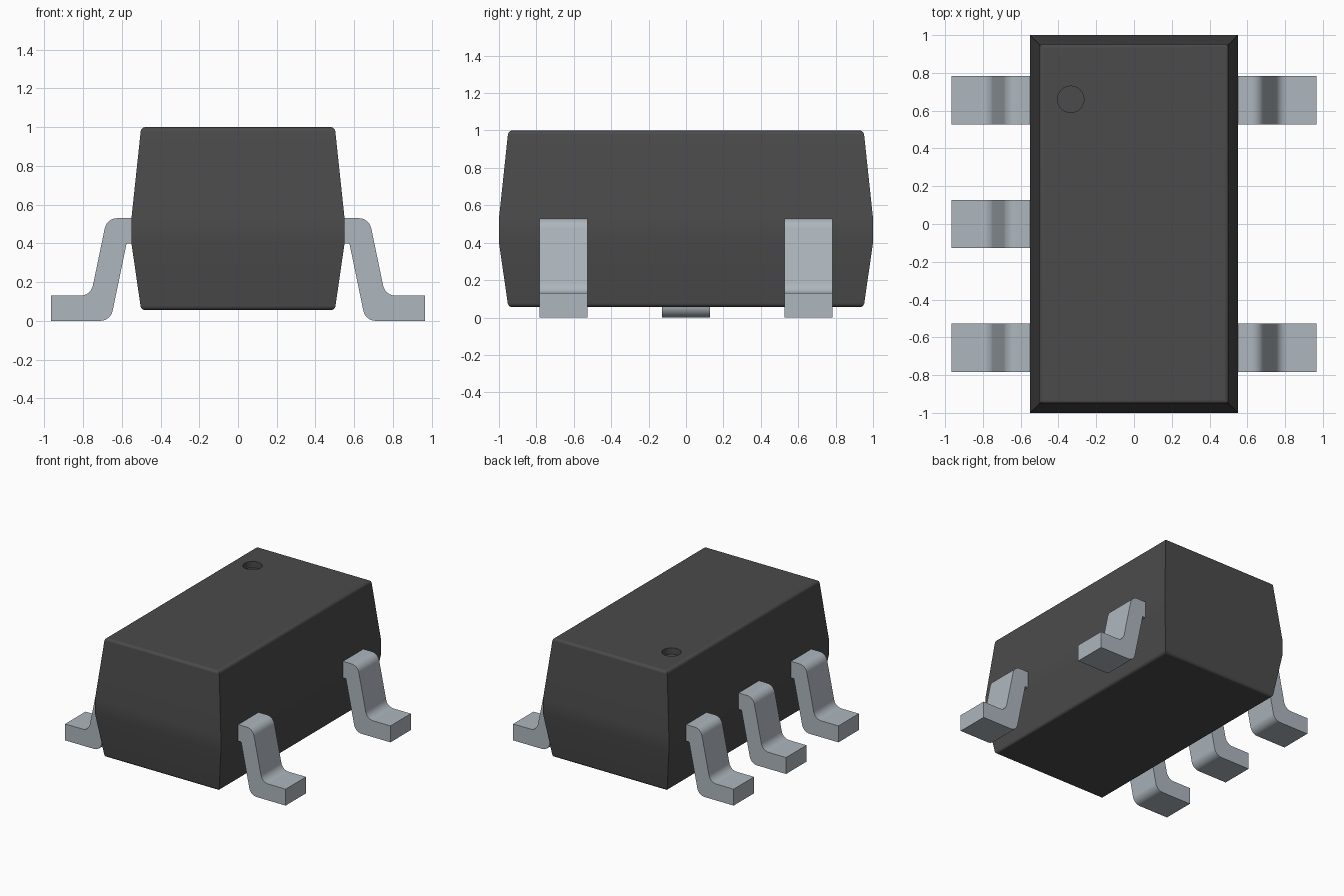
import bpy, bmesh, math
from mathutils import Vector

cube = bpy.data.objects.get("Cube")
if cube:
    bpy.data.objects.remove(cube, do_unlink=True)


def material(name, rgb):
    m = bpy.data.materials.new(name)
    m.use_nodes = True
    m.diffuse_color = (*rgb, 1)
    bsdf = next(n for n in m.node_tree.nodes if n.type == 'BSDF_PRINCIPLED')
    bsdf.inputs["Base Color"].default_value = (*rgb, 1)
    return m


BLACK = material("black plastic", (0.07, 0.07, 0.07))
METAL = material("tinned metal", (0.42, 0.47, 0.51))


def fillet(points, steps=6):
    """Round each (x, z, radius) corner of an open path; radius 0 stays sharp."""
    out = []
    for i, (x, z, r) in enumerate(points):
        p = Vector((x, z))
        if not r:
            out.append(p)
            continue
        u = (Vector(points[i - 1][:2]) - p).normalized()
        v = (Vector(points[i + 1][:2]) - p).normalized()
        half = u.angle(v) / 2
        centre = p + (u + v).normalized() * r / math.sin(half)
        start = (p + u * r / math.tan(half) - centre).normalized()
        end = (p + v * r / math.tan(half) - centre).normalized()
        out += [centre + start.slerp(end, k / steps) * r for k in range(steps + 1)]
    return out


def finish(bm, name, mat):
    bmesh.ops.recalc_face_normals(bm, faces=bm.faces)
    mesh = bpy.data.meshes.new(name)
    bm.to_mesh(mesh)
    bm.free()
    mesh.materials.append(mat)
    ob = bpy.data.objects.new(name, mesh)
    bpy.context.collection.objects.link(ob)
    return ob


def activate(ob):
    bpy.ops.object.select_all(action='DESELECT')
    ob.select_set(True)
    bpy.context.view_layer.objects.active = ob


def smooth(ob):
    activate(ob)
    bpy.ops.object.shade_smooth_by_angle(angle=math.radians(30))
    ob.modifiers.new("weighted normals", 'WEIGHTED_NORMAL').keep_sharp = True


# Body: rectangular rings stacked along a side profile of (inset, height)
profile = fillet([(0.3, 0.055, 0), (0.05, 0.055, 0.025), (0, 0.40, 0),
                  (0, 0.53, 0), (0.05, 1.0, 0.025), (0.3, 1.0, 0)])[1:-1]
bm = bmesh.new()
rings = [[bm.verts.new((sx * (0.55 - d), sy * (1 - d), z))
          for sx, sy in ((-1, -1), (1, -1), (1, 1), (-1, 1))] for d, z in profile]
for a, b in zip(rings, rings[1:]):
    for i in range(4):
        j = (i + 1) % 4
        bm.faces.new((a[i], a[j], b[j], b[i]))
bm.faces.new(rings[0])
bm.faces.new(rings[-1])
body = finish(bm, "body", BLACK)

# Round pin-one dimple sunk into the top
bm = bmesh.new()
bmesh.ops.create_cone(bm, cap_ends=True, segments=32, radius1=0.07, radius2=0.07, depth=0.1)
bmesh.ops.translate(bm, verts=bm.verts, vec=(-0.335, 0.66, 1.0))
cutter = finish(bm, "dimple_cutter", BLACK)
cutter.hide_render = True
cut = body.modifiers.new("dimple", 'BOOLEAN')
cut.operation = 'DIFFERENCE'
cut.object = cutter
cut.solver = 'EXACT'
activate(body)
bpy.ops.object.modifier_apply(modifier=cut.name)
bpy.data.objects.remove(cutter, do_unlink=True)
smooth(body)

# Gull-wing leads: bent strip outline extruded across its width
LEAD = fillet([(0.50, 0.53, 0), (0.677, 0.53, 0.065), (0.76, 0.13, 0.065),
               (0.965, 0.13, 0), (0.965, 0, 0), (0.658, 0, 0.065),
               (0.575, 0.40, 0), (0.50, 0.40, 0)])


def lead(name, side, y, width=0.255):
    bm = bmesh.new()
    face = bm.faces.new([bm.verts.new((side * x, y - width / 2, z)) for x, z in LEAD])
    ext = bmesh.ops.extrude_face_region(bm, geom=[face], use_keep_orig=True)
    moved = [v for v in ext["geom"] if isinstance(v, bmesh.types.BMVert)]
    bmesh.ops.translate(bm, verts=moved, vec=(0, width, 0))
    smooth(finish(bm, name, METAL))


for place, y in (("front", -0.655), ("middle", 0), ("back", 0.655)):
    lead(f"right_{place}_lead", -1, y)
    if y:
        lead(f"left_{place}_lead", 1, y)
